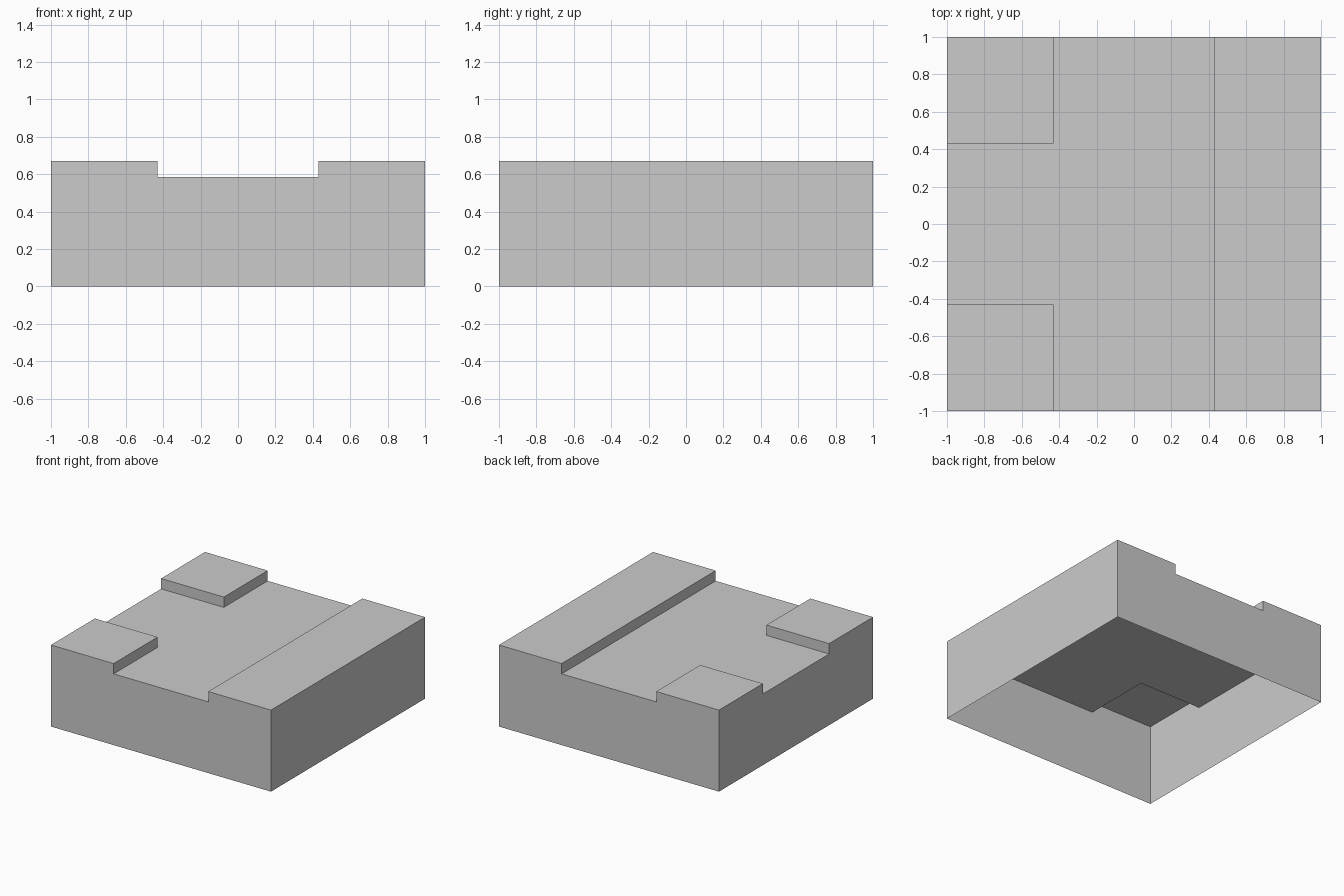
import bpy
import bmesh

# Remove the default cube
cube = bpy.data.objects.get("Cube")
if cube:
    bpy.data.objects.remove(cube, do_unlink=True)

grey = bpy.data.materials.new("light_grey")
grey.use_nodes = True
colour = (0.6, 0.6, 0.6, 1)
grey.diffuse_color = colour
grey.node_tree.nodes["Principled BSDF"].inputs["Base Color"].default_value = colour

HALF, INNER = 1.0, 0.43      # outer edge and channel edge
FLOOR, TOP = 0.585, 0.67     # channel floor and raised top
LINES = [-HALF, -INNER, INNER, HALF]


def is_raised(i, j):
    """Long rail on the left side, a pad in each right corner."""
    return i == 2 or (i == 0 and j != 1)


def height(i, j):
    """Surface height of a grid cell, zero outside the block."""
    if not (0 <= i < 3 and 0 <= j < 3):
        return 0.0
    return TOP if is_raised(i, j) else FLOOR


bm = bmesh.new()


def quad(*corners):
    bm.faces.new([bm.verts.new(c) for c in corners])


# Open-bottomed shell: a top for each cell, a wall wherever it drops
for i in range(3):
    for j in range(3):
        z = height(i, j)
        x0, x1, y0, y1 = LINES[i], LINES[i + 1], LINES[j], LINES[j + 1]
        quad((x0, y0, z), (x1, y0, z), (x1, y1, z), (x0, y1, z))
        sides = [((0, -1), (x0, y0), (x1, y0)), ((1, 0), (x1, y0), (x1, y1)),
                 ((0, 1), (x1, y1), (x0, y1)), ((-1, 0), (x0, y1), (x0, y0))]
        for (di, dj), a, b in sides:
            low = height(i + di, j + dj)
            if low < z:
                quad((*a, low), (*b, low), (*b, z), (*a, z))

# Weld the cells and merge coplanar faces into clean panels
bmesh.ops.remove_doubles(bm, verts=bm.verts, dist=0.0001)
bmesh.ops.dissolve_limit(bm, angle_limit=0.01, verts=bm.verts, edges=bm.edges)

mesh = bpy.data.meshes.new("channelled_block")
bm.to_mesh(mesh)
bm.free()
mesh.materials.append(grey)
block = bpy.data.objects.new("channelled_block", mesh)
bpy.context.collection.objects.link(block)
